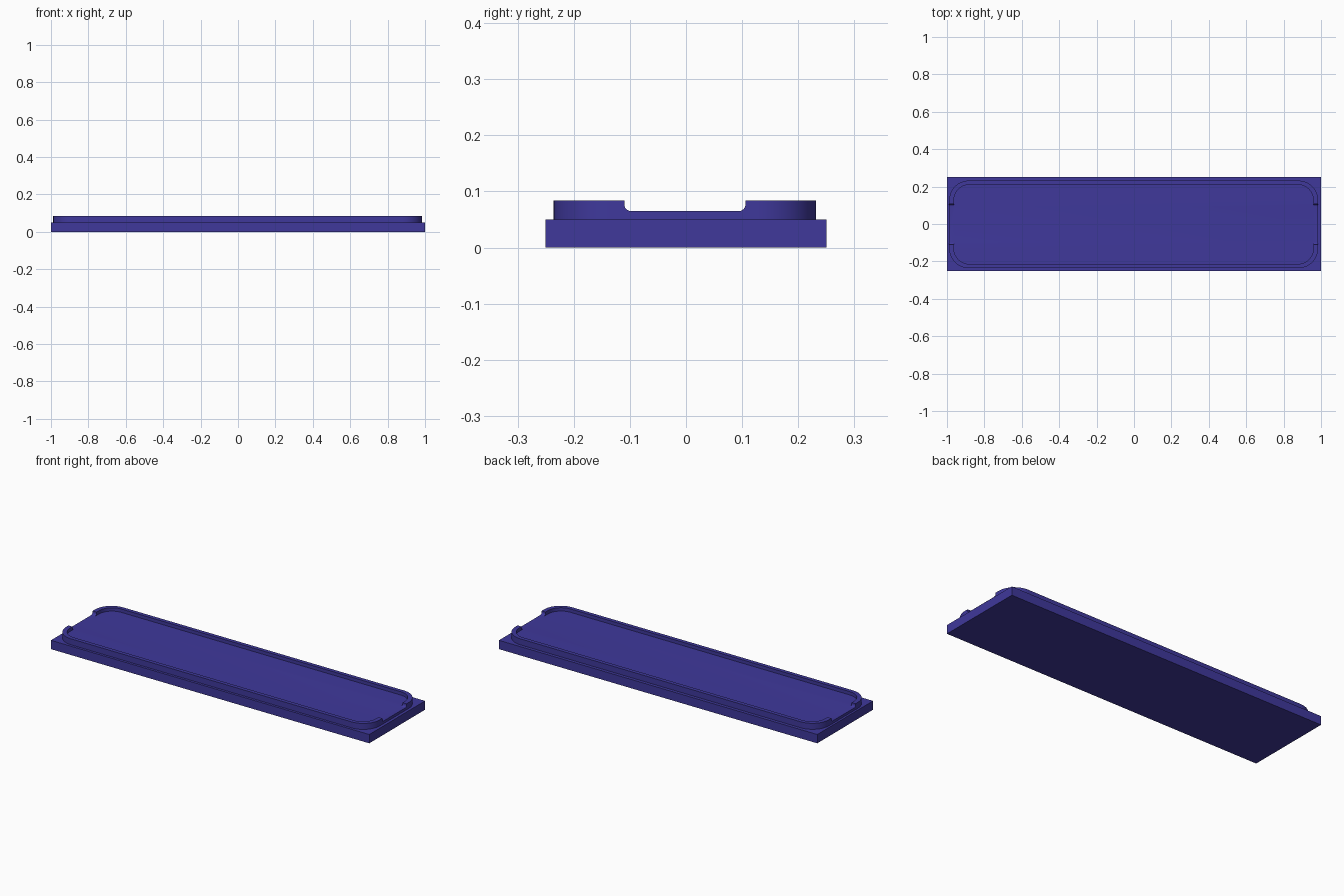
import bpy, bmesh, math
from mathutils import Vector

if "Cube" in bpy.data.objects:
    bpy.data.objects.remove(bpy.data.objects["Cube"])

BASE_TOP, FLOOR, RIM_TOP = 0.05, 0.065, 0.084
SHIFT = -0.002

mat = bpy.data.materials.new("indigo")
mat.diffuse_color = (0.05, 0.04, 0.33, 1)
mat.use_nodes = True
mat.node_tree.nodes["Principled BSDF"].inputs["Base Color"].default_value = mat.diffuse_color


def arc(cx, cy, r, a0, a1, n):
    return [(cx + r * math.cos(math.radians(a0 + (a1 - a0) * i / n)),
             cy + r * math.sin(math.radians(a0 + (a1 - a0) * i / n))) for i in range(n + 1)]


def rounded_rect(hx, hy, r, n=16):
    return (arc(hx - r, hy - r, r, 0, 90, n) + arc(r - hx, hy - r, r, 90, 180, n)
            + arc(r - hx, r - hy, r, 180, 270, n) + arc(hx - r, r - hy, r, 270, 360, n))


def prism(name, points, sweep):
    bm = bmesh.new()
    face = bm.faces.new([bm.verts.new(p) for p in points])
    new = bmesh.ops.extrude_face_region(bm, geom=[face])["geom"]
    bmesh.ops.translate(bm, vec=Vector(sweep),
                        verts=[v for v in new if isinstance(v, bmesh.types.BMVert)])
    bmesh.ops.recalc_face_normals(bm, faces=bm.faces)
    mesh = bpy.data.meshes.new(name)
    bm.to_mesh(mesh)
    bm.free()
    obj = bpy.data.objects.new(name, mesh)
    mesh.materials.append(mat)
    bpy.context.collection.objects.link(obj)
    return obj


def activate(obj):
    bpy.ops.object.select_all(action='DESELECT')
    obj.select_set(True)
    bpy.context.view_layer.objects.active = obj


# Rectangular base slab
prism("base_slab", [(-1, -.25, 0), (1, -.25, 0), (1, .25, 0), (-1, .25, 0)], (0, 0, BASE_TOP))

# Raised tray with rounded corners
tray = prism("tray_rim", [(x + SHIFT, y + SHIFT, BASE_TOP)
                          for x, y in rounded_rect(0.986, 0.234, 0.105)],
             (0, 0, RIM_TOP - BASE_TOP))

# Cutter: filleted channel that opens both short ends
w, r = 0.108, 0.012
profile = ([(w, 0.15), (-w, 0.15)] + arc(r - w, FLOOR + r, r, 180, 270, 6)
           + arc(w - r, FLOOR + r, r, 270, 360, 6))
channel = prism("channel_cutter", [(-1.2, y + SHIFT, z) for y, z in profile], (2.4, 0, 0))

# Cutter: shallow pocket inside the rim
pocket = prism("pocket_cutter", [(x + SHIFT, y + SHIFT, FLOOR)
                                 for x, y in rounded_rect(0.961, 0.212, 0.083)], (0, 0, 0.1))

for cutter in (channel, pocket):
    mod = tray.modifiers.new(cutter.name, 'BOOLEAN')
    mod.operation = 'DIFFERENCE'
    mod.solver = 'EXACT'
    mod.object = cutter
    activate(tray)
    bpy.ops.object.modifier_apply(modifier=mod.name)
    bpy.data.objects.remove(cutter)

activate(tray)
bpy.ops.object.shade_smooth_by_angle(angle=math.radians(30))
